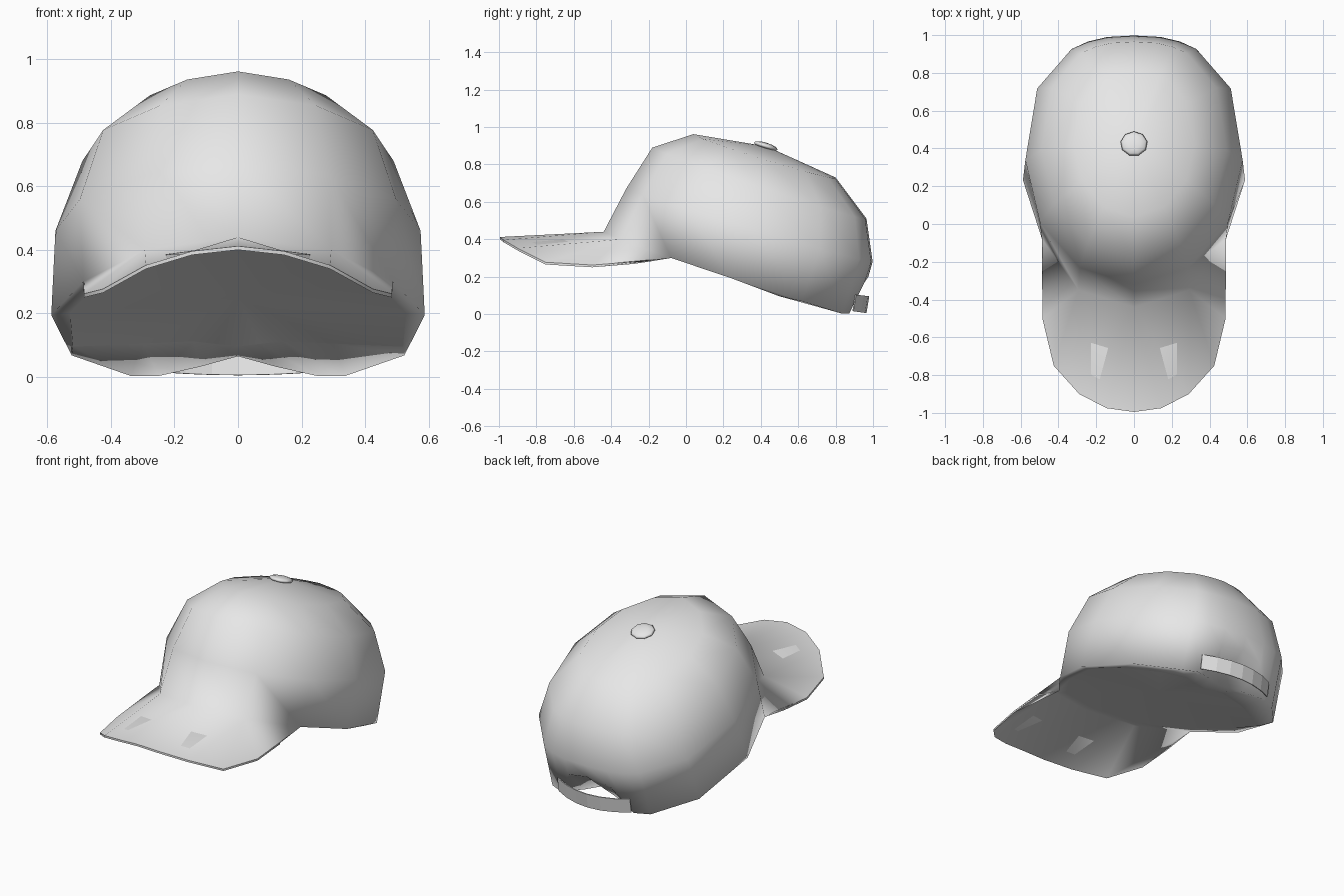
import bpy, bmesh, math
from mathutils import Vector

cube = bpy.data.objects.get("Cube")
if cube:
    bpy.data.objects.remove(cube, do_unlink=True)

grey = bpy.data.materials.new("light_grey")
grey.use_nodes = True
grey.diffuse_color = (0.8, 0.8, 0.8, 1)
grey.node_tree.nodes["Principled BSDF"].inputs["Base Color"].default_value = (0.8, 0.8, 0.8, 1)


def finish(name, bm, smooth=True):
    """Turn a bmesh into a grey object."""
    bmesh.ops.recalc_face_normals(bm, faces=bm.faces)
    for f in bm.faces:
        f.smooth = smooth
    mesh = bpy.data.meshes.new(name)
    bm.to_mesh(mesh)
    bm.free()
    mesh.materials.append(grey)
    ob = bpy.data.objects.new(name, mesh)
    bpy.context.collection.objects.link(ob)
    return ob


def ring_point(ring, deg):
    """Point on a tilted oval ring; 0 degrees is the front, 180 the back."""
    yf, zf, yb, zb, rx, sag = ring
    s, c = math.sin(math.radians(deg)), -math.cos(math.radians(deg))
    power = 0.8 if c > 0 else 1.0          # fuller at the back
    s = math.copysign(abs(s) ** power, s)
    c = math.copysign(abs(c) ** power, c)
    return Vector((rx * s, (yf + yb) / 2 + c * (yb - yf) / 2,
                   (zf + zb) / 2 + c * (zb - zf) / 2 - sag * abs(s)))


def face(*verts):
    """Face that skips repeated vertices."""
    verts = list(dict.fromkeys(verts))
    return bm.faces.new(verts) if len(verts) > 2 else None


# Crown: tilted rings, top to rim (front y, z, back y, z, half width, sag)
rings = [(0.04, 0.962, 0.80, 0.73, 0.32, 0.02),
         (-0.18, 0.89, 0.965, 0.51, 0.49, 0.02),
         (-0.32, 0.67, 0.998, 0.28, 0.575, 0.015),
         (-0.44, 0.44, 0.905, -0.01, 0.588, 0.02)]
half = [0, 30, 60, 90, 120, 150, 160, 170]
angles = half + [180] + [-a for a in reversed(half[1:])]
count = len(angles)

bm = bmesh.new()
grid = [[bm.verts.new(ring_point(r, a)) for a in angles] for r in rings]
rim = grid[-1]
for v, a in zip(rim, angles):              # raise the rim into the rear arch
    if abs(a) >= 170:
        v.co.y, v.co.z = (0.975, 0.2) if a == 180 else (0.955, 0.17)
    v.co.z = max(v.co.z, 0.003)
for side in (1, -1):
    rim[2 * side].co = (side * 0.487, -0.08, 0.30)
pole = bm.verts.new((0, 0.43, 0.897))
for j in range(count):
    k = (j + 1) % count
    face(pole, grid[0][j], grid[0][k])
    for upper, low in zip(grid, grid[1:]):
        face(upper[j], low[j], low[k], upper[k])

# Brim: thin fan from the front rim to the curved outer edge, top and underside
drop = Vector((0, 0, -0.012))
under = {}
edge = [(0, -0.995, 0.412), (0.145, -0.975, 0.396), (0.29, -0.9, 0.352),
        (0.425, -0.75, 0.277), (0.485, -0.5, 0.262), (0.485, -0.28, 0.28)]
tip = bm.verts.new(edge[0])
band = []
brim_tops = []
for side in (1, -1):
    outer = [tip] + [bm.verts.new((side * x, y, z)) for x, y, z in edge[1:]]
    notch = bm.verts.new((0.41 if side > 0 else -0.484, -0.18, 0.295))
    inner = [rim[side * i] for i in (0, 0, 1, 1, 2)]
    for k in range(4):
        brim_tops.append((inner[k], outer[k], outer[k + 1], inner[k + 1]))
    brim_tops.append((inner[4], outer[4], notch))
    brim_tops.append((notch, outer[4], outer[5]))
    chain = outer + [notch, inner[4]]
    band += list(zip(chain, chain[1:]))
    under[inner[4]] = inner[4]
for loop in brim_tops:
    for v in loop:
        if v not in under:
            under[v] = bm.verts.new(v.co + drop)
    face(*loop)
    face(*[under[v] for v in reversed(loop)])
for a, b in band:
    rim_face = face(a, b, under[b], under[a])
    for e in rim_face.edges:
        if {a, b} == set(e.verts) or {under[a], under[b]} == set(e.verts):
            e.smooth = False

# Lining: folds in from the rim to a ledge, then a shallow fan to the middle
middle = bm.verts.new((0, 0.22, 0.25))
ledge_spots = {120: (0.52, 0.50, 0.095), 150: (0.30, 0.60, 0.105),
               160: (0.14, 0.63, 0.112), 170: (0.07, 0.63, 0.104), 180: (0, 0.63, 0.096)}
lip_spots = {170: (0.12, 0.82, 0.032), 180: (0, 0.75, 0.065)}
low_rim = [under.get(v, v) for v in rim]
lip, ledge = [], []
for a, v in zip(angles, low_rim):
    mirror = Vector((-1 if a < 0 else 1, 1, 1))
    lip.append(bm.verts.new(Vector(lip_spots[abs(a)]) * mirror) if abs(a) in lip_spots else v)
    spot = ledge_spots.get(abs(a))
    ledge.append(bm.verts.new(Vector(spot) * mirror if spot else v.co.lerp(middle.co, 0.1)))
for j in range(count):
    k = (j + 1) % count
    face(low_rim[j], lip[j], lip[k], low_rim[k])
    face(lip[j], ledge[j], ledge[k], lip[k])
    fan = face(ledge[j], middle, ledge[k])
    if min(abs(angles[j]), abs(angles[k])) >= 90:
        bm.edges.get((ledge[j], ledge[k])).smooth = False
finish("crown_and_brim", bm)

# Rear strap: thin bowed band across the arch
bm = bmesh.new()
columns = []
for i in range(-3, 4):
    t = i / 3
    y = 0.98 - 0.07 * t * t
    columns.append((bm.verts.new((0.25 * t, y - 0.015, 0.005 + 0.01 * t * t)),
                    bm.verts.new((0.25 * t, y, 0.095 + 0.008 * t * t))))
for a, b in zip(columns, columns[1:]):
    face(a[0], b[0], b[1], a[1])
strap = finish("rear_strap", bm, smooth=False)
shell = strap.modifiers.new("shell", "SOLIDIFY")
shell.thickness = 0.006

# Top button: flattened ball leaning with the crown
bm = bmesh.new()
bmesh.ops.create_uvsphere(bm, u_segments=9, v_segments=6, radius=0.072)
bmesh.ops.scale(bm, vec=(1, 0.95, 0.25), verts=bm.verts)
button = finish("top_button", bm)
button.location = (0, 0.425, 0.899)
button.rotation_euler.x = math.radians(-17)
